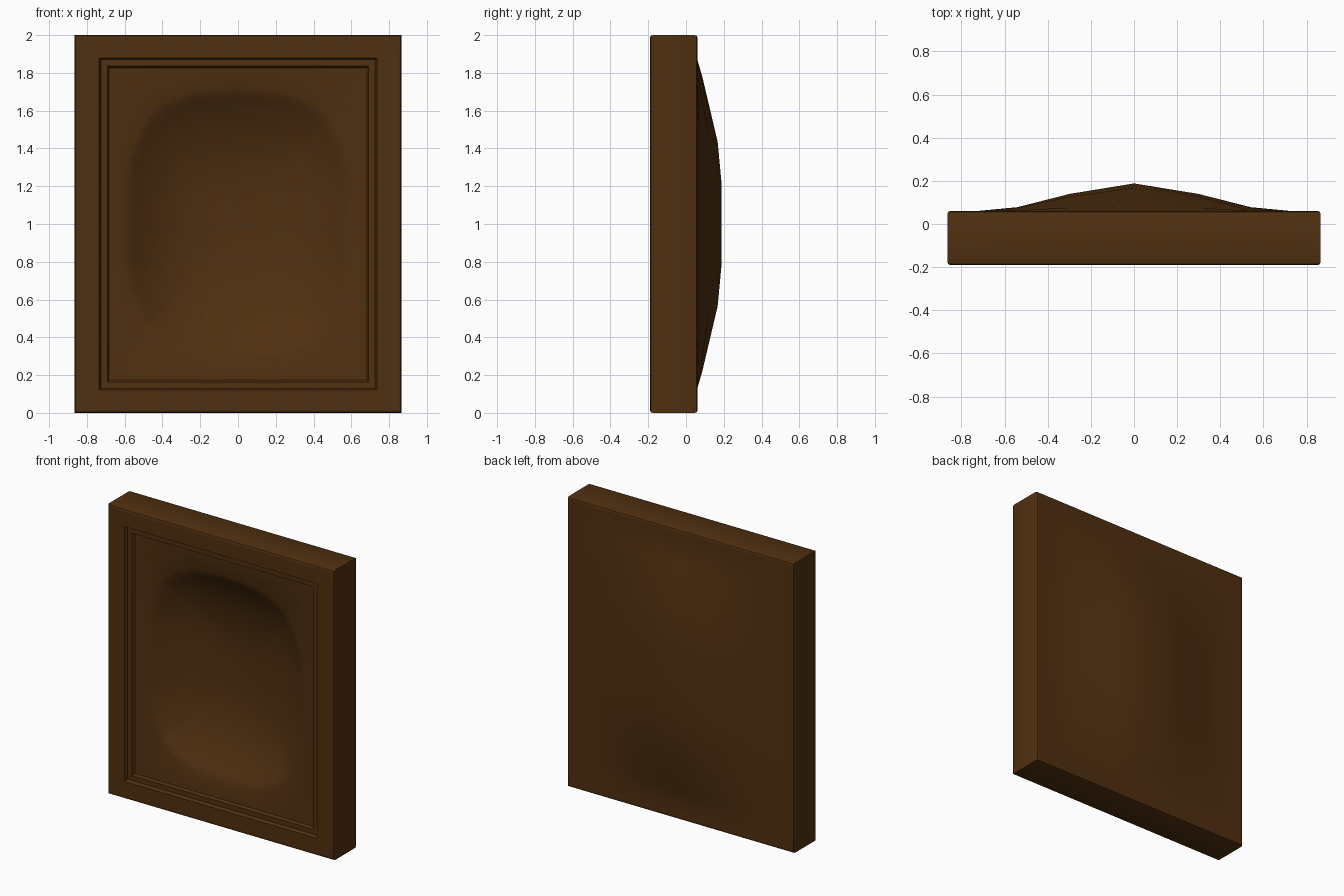
import bpy, bmesh, math

if "Cube" in bpy.data.objects:
    bpy.data.objects.remove(bpy.data.objects["Cube"])

wood = bpy.data.materials.new("dark_brown")
wood.diffuse_color = (0.08, 0.029, 0.005, 1)
wood.use_nodes = True
wood.node_tree.nodes["Principled BSDF"].inputs["Base Color"].default_value = wood.diffuse_color

# Half spacings shared by every ring and by the bulging back
U = [-1, -.74, -.41, 0, .41, .74, 1]
V = [-1, -.9, -.5, -.25, .25, .5, .9, 1]
SQUARE = ([(u, -1) for u in U] + [(1, v) for v in V[1:]]
          + [(u, 1) for u in U[-2::-1]] + [(-1, v) for v in V[-2:0:-1]])

bm = bmesh.new()


def ring(hw, hh, y, p=None):
    """Rectangle, or rounded rectangle when a power p is given."""
    verts = []
    for u, v in SQUARE:
        k = (abs(u)**p + abs(v)**p)**(-1 / p) if p else 1
        verts.append(bm.verts.new((u * k * hw, y, 1 + v * k * hh)))
    return verts


# Frame from the back rim, round the outer edge, to the stepped front moulding
profile = [(.73, .87, .06), (.845, .98, .06), (.853, .988, .06), (.861, .996, .056),
           (.865, 1, .046), (.865, 1, -.176), (.861, .996, -.186),
           (.853, .988, -.19), (.845, .98, -.19), (.735, .88, -.19),
           (.725, .87, -.168), (.692, .837, -.168), (.682, .827, -.15)]
rings = [ring(*r) for r in profile]

# Sloping panel and lip of the oval opening
rings.append(ring(.605, .72, -.14, 3))
rings.append(ring(.578, .69, -.128, 3))

# Concave dish
for s in (.95, .87, .76, .62, .45, .24):
    rings.append(ring(.578 * s, .69 * s, -.128 + .175 * (1 - s**2.6), 3))

for a, b in zip(rings, rings[1:]):
    for i in range(len(a)):
        j = (i + 1) % len(a)
        bm.faces.new((a[i], a[j], b[j], b[i]))
centre = bm.verts.new((0, .047, 1))
last = rings[-1]
for i in range(len(last)):
    bm.faces.new((last[i], last[(i + 1) % len(last)], centre))

# Bulging back
FX = {0: 1, .41: .62, .74: .14, 1: 0}
FZ = {.25: 1, .5: .84, .9: .2, 1: 0}
grid = [[bm.verts.new((u * .73, .06 + .128 * FX[abs(u)] * FZ[abs(v)], 1 + v * .87))
         for u in U] for v in V]
for r in range(len(V) - 1):
    for c in range(len(U) - 1):
        bm.faces.new((grid[r][c], grid[r][c + 1], grid[r + 1][c + 1], grid[r + 1][c]))

bmesh.ops.remove_doubles(bm, verts=bm.verts, dist=.0005)
bmesh.ops.recalc_face_normals(bm, faces=bm.faces)
mesh = bpy.data.meshes.new("dished_panel")
bm.to_mesh(mesh)
bm.free()
mesh.materials.append(wood)
obj = bpy.data.objects.new("dished_panel", mesh)
bpy.context.collection.objects.link(obj)
bpy.context.view_layer.objects.active = obj
obj.select_set(True)
bpy.ops.object.shade_smooth_by_angle(angle=math.radians(38))
